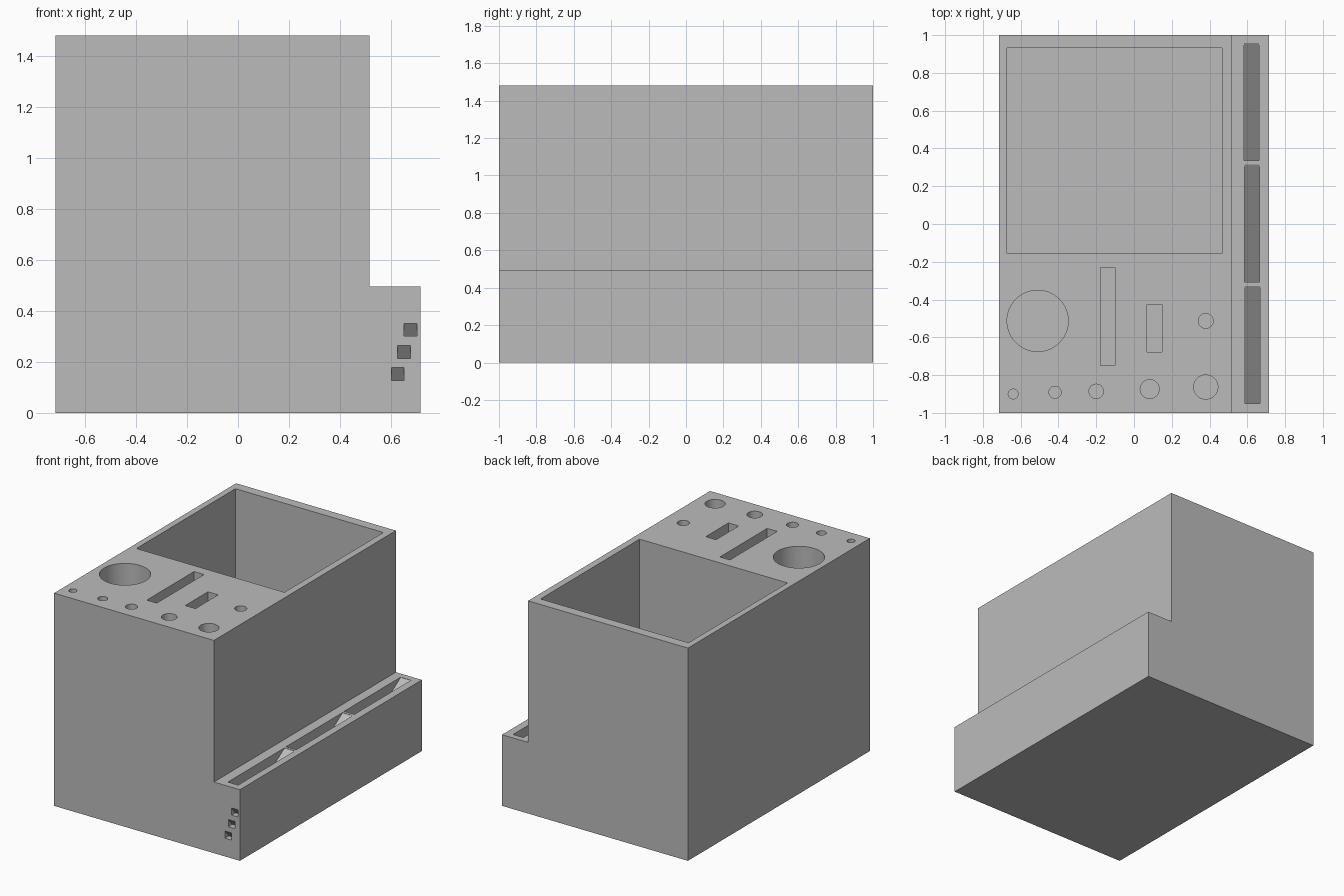
import bpy, bmesh, math
from mathutils import Vector

cube = bpy.data.objects.get("Cube")
if cube:
    bpy.data.objects.remove(cube, do_unlink=True)

HEIGHT, LEDGE, FLOOR, TOOL_FLOOR = 1.48, 0.495, 0.05, 0.25

grey = bpy.data.materials.new("plain_grey")
grey.use_nodes = True
grey.diffuse_color = (0.5, 0.5, 0.5, 1)
grey.node_tree.nodes["Principled BSDF"].inputs["Base Color"].default_value = (0.5, 0.5, 0.5, 1)


def prism(bm, points, offset):
    """Extrude a flat outline along an offset into a closed solid."""
    face = bm.faces.new([bm.verts.new(p) for p in points])
    result = bmesh.ops.extrude_face_region(bm, geom=[face], use_keep_orig=True)
    moved = [v for v in result["geom"] if isinstance(v, bmesh.types.BMVert)]
    bmesh.ops.translate(bm, verts=moved, vec=Vector(offset))


def box(bm, x0, x1, y0, y1, z0, z1):
    prism(bm, [(x0, y0, z0), (x1, y0, z0), (x1, y1, z0), (x0, y1, z0)], (0, 0, z1 - z0))


def round_hole(bm, x, y, r, z0, z1, sides=64):
    ring = [(x + r * math.cos(math.tau * i / sides),
             y + r * math.sin(math.tau * i / sides), z0) for i in range(sides)]
    prism(bm, ring, (0, 0, z1 - z0))


def make_object(name, bm):
    bmesh.ops.recalc_face_normals(bm, faces=bm.faces)
    mesh = bpy.data.meshes.new(name)
    bm.to_mesh(mesh)
    bm.free()
    mesh.materials.append(grey)
    obj = bpy.data.objects.new(name, mesh)
    bpy.context.scene.collection.objects.link(obj)
    return obj


# Body: stepped profile run from front to back
bm = bmesh.new()
profile = [(-0.715, 0), (0.715, 0), (0.715, LEDGE), (0.515, LEDGE), (0.515, HEIGHT), (-0.715, HEIGHT)]
prism(bm, [(x, -1, z) for x, z in profile], (0, 2, 0))
body = make_object("organizer_body", bm)

# Cutters for every opening
bm = bmesh.new()
top = HEIGHT + 0.1
box(bm, -0.672, 0.467, -0.157, 0.932, FLOOR, top)         # large bin
box(bm, -0.177, -0.1, -0.75, -0.23, TOOL_FLOOR, top)      # long slot
box(bm, 0.068, 0.147, -0.677, -0.427, TOOL_FLOOR, top)    # short slot
for x, y, r in [(-0.51, -0.513, 0.162), (-0.64, -0.9, 0.026), (-0.418, -0.891, 0.032),
                (-0.2, -0.886, 0.038), (0.083, -0.874, 0.05), (0.38, -0.863, 0.064),
                (0.38, -0.513, 0.039)]:
    round_hole(bm, x, y, r, TOOL_FLOOR, top)

# Ledge troughs with floors sloping down to the front
for x, y in [(0.587, -0.95), (0.585, -0.308), (0.582, 0.335)]:
    length, drop = 0.622, 0.4
    lip = 0.05
    prism(bm, [(x, y, LEDGE - drop), (x, y + length, LEDGE - 0.002),
               (x, y + length, LEDGE + lip), (x, y, LEDGE + lip)], (0.079, 0, 0))

# Small square notches in the front with overhanging backs
for i in range(3):
    x, z, s, depth = 0.601 + 0.025 * i, 0.127 + 0.087 * i, 0.05, 0.042
    prism(bm, [(x, -1.02, z), (x, -1 + depth, z), (x, -1, z + s), (x, -1.02, z + s)], (s, 0, 0))
cutter = make_object("opening_cutter", bm)
cutter.hide_render = True

mod = body.modifiers.new("openings", "BOOLEAN")
mod.operation = "DIFFERENCE"
mod.solver = "EXACT"
mod.object = cutter
bpy.ops.object.select_all(action="DESELECT")
bpy.context.view_layer.objects.active = body
body.select_set(True)
bpy.ops.object.modifier_apply(modifier=mod.name)
bpy.data.objects.remove(cutter, do_unlink=True)
bpy.ops.object.shade_smooth_by_angle(angle=math.radians(30))
